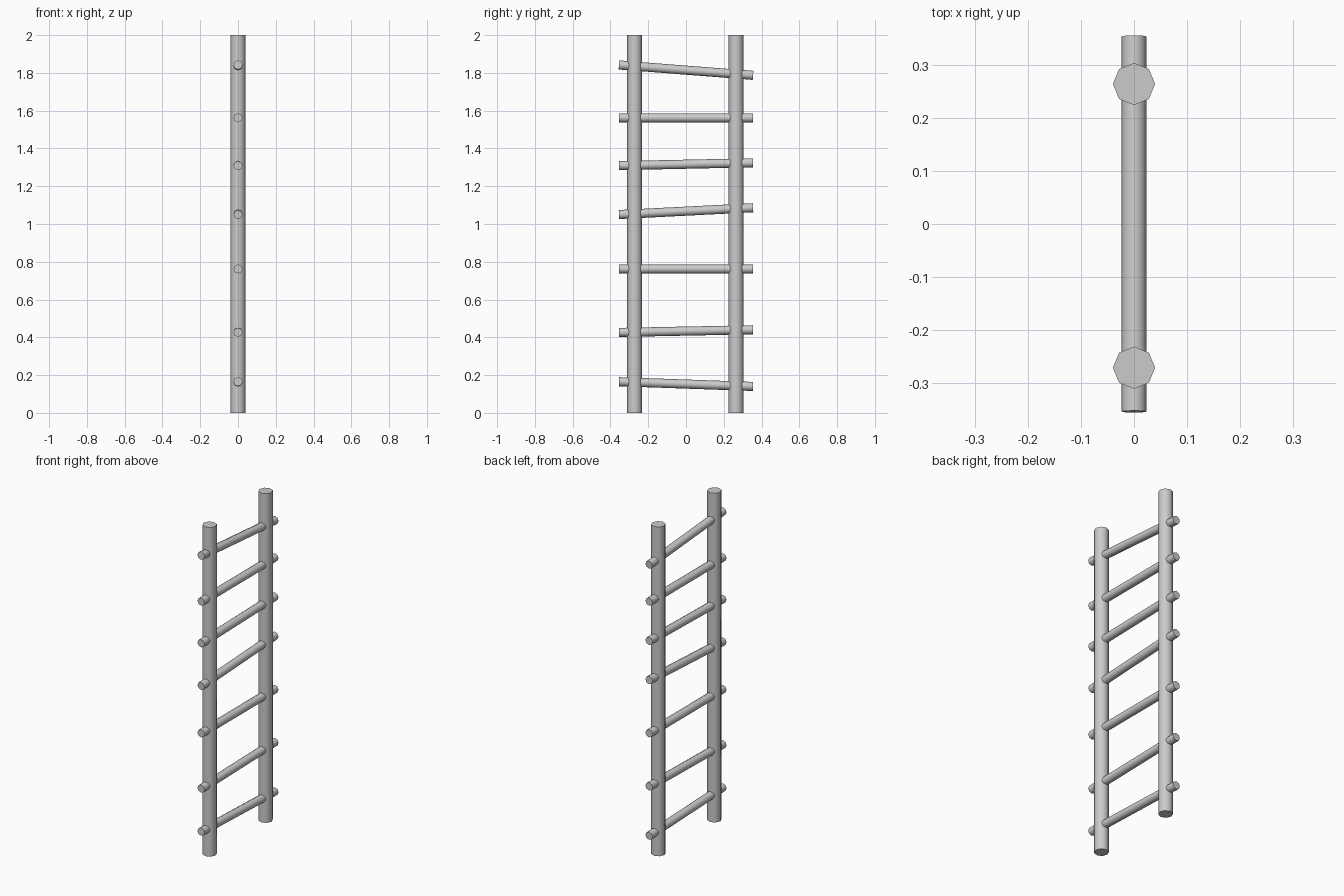
import bpy
from math import radians
from mathutils import Vector

if "Cube" in bpy.data.objects:
    bpy.data.objects.remove(bpy.data.objects["Cube"])


def rod(name, start, end, radius):
    """Eight-sided rod between two points, smooth sides and sharp end caps."""
    a, b = Vector(start), Vector(end)
    axis = b - a
    bpy.ops.mesh.primitive_cylinder_add(vertices=8, radius=radius, depth=axis.length,
                                        location=(a + b) / 2)
    obj = bpy.context.object
    obj.name = name
    obj.rotation_euler = Vector((0, 0, 1)).rotation_difference(axis).to_euler()
    bpy.ops.object.shade_smooth_by_angle(angle=radians(50))
    return obj


# Upright poles
for name, y in (("front_pole", -0.272), ("back_pole", 0.265)):
    rod(name, (0, y, 0), (0, y, 2), 0.04)

# Uneven rungs: height at the front end and at the back end
rungs = [(0.165, 0.14), (0.426, 0.44), (0.762, 0.762), (1.05, 1.086),
         (1.309, 1.324), (1.562, 1.562), (1.842, 1.787)]
for i, (z_front, z_back) in enumerate(rungs, 1):
    rod(f"rung_{i}", (0, -0.355, z_front), (0, 0.355, z_back), 0.024)
